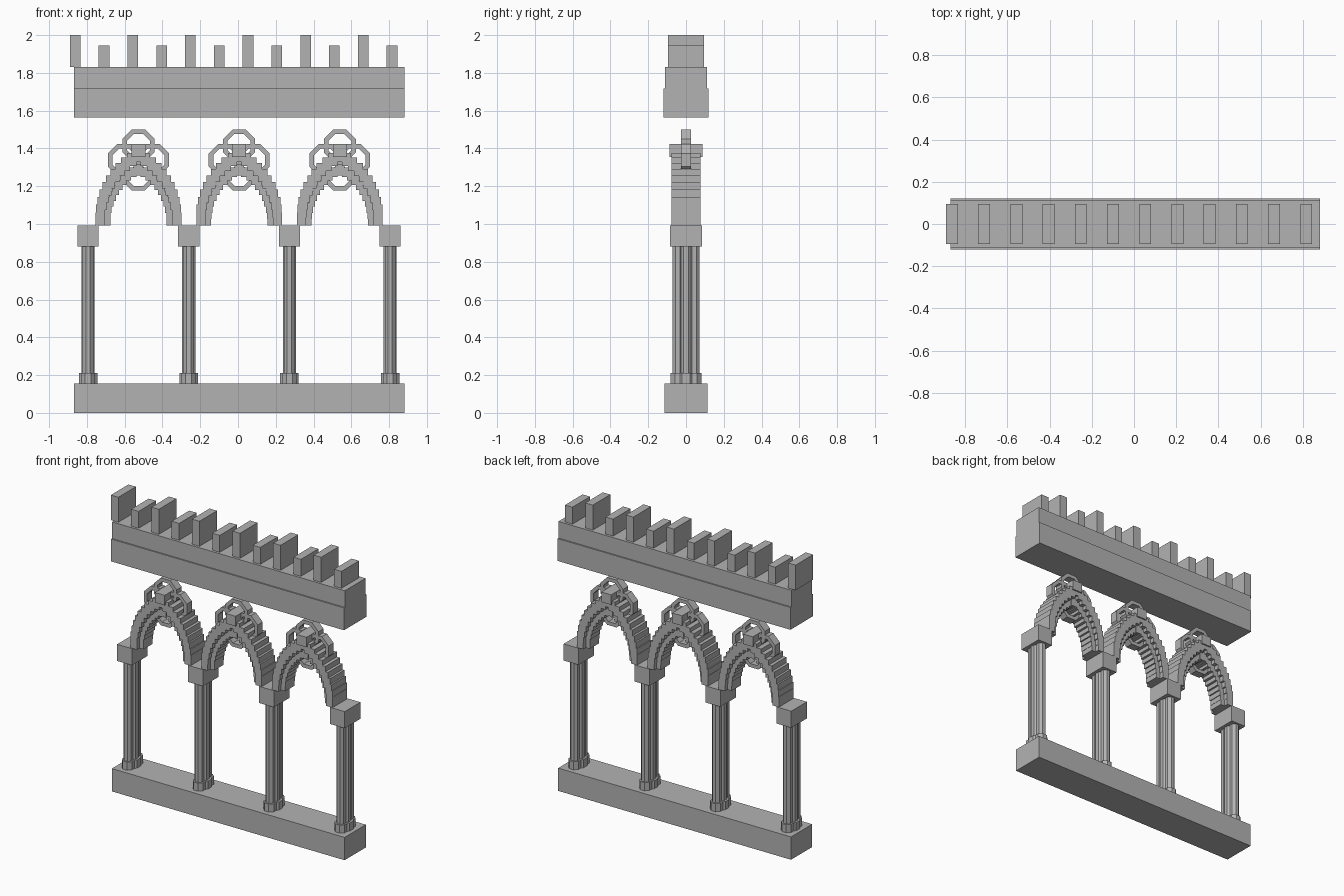
import bpy, bmesh, math
from mathutils import Matrix, Vector

cube = bpy.data.objects.get("Cube")
if cube:
    bpy.data.objects.remove(cube)

stone = bpy.data.materials.new("grey stone")
stone.use_nodes = True
GREY = (0.45, 0.45, 0.45, 1)
stone.diffuse_color = GREY
stone.node_tree.nodes["Principled BSDF"].inputs["Base Color"].default_value = GREY


def finish(name, bm):
    bmesh.ops.recalc_face_normals(bm, faces=bm.faces)
    mesh = bpy.data.meshes.new(name)
    bm.to_mesh(mesh)
    bm.free()
    mesh.materials.append(stone)
    obj = bpy.data.objects.new(name, mesh)
    bpy.context.scene.collection.objects.link(obj)
    return obj


def add_box(bm, x, z, width, height, depth, y=0):
    """Box centred on x and y, standing on z."""
    m = Matrix.Translation((x, y, z + height / 2)) @ Matrix.Diagonal((width, depth, height, 1))
    bmesh.ops.create_cube(bm, size=1, matrix=m)


def add_prism(bm, x, y, z, apothem, height):
    """Upright octagonal shaft with flats facing the axes."""
    m = Matrix.Translation((x, y, z + height / 2)) @ Matrix.Rotation(math.pi / 8, 4, "Z")
    r = apothem / math.cos(math.pi / 8)
    bmesh.ops.create_cone(bm, cap_ends=True, segments=8, radius1=r, radius2=r,
                          depth=height, matrix=m)


def add_ring(bm, x, z, apothem, thick, depth):
    """Octagonal ring of square section, facing the front."""
    rows = []
    for i in range(8):
        a = (i + 0.5) * math.pi / 4
        row = []
        for inset, side in ((0, -1), (0, 1), (thick, 1), (thick, -1)):
            r = (apothem - inset) / math.cos(math.pi / 8)
            row.append(bm.verts.new((x + r * math.cos(a), side * depth / 2, z + r * math.sin(a))))
        rows.append(row)
    for i in range(8):
        p, q = rows[i], rows[(i + 1) % 8]
        for k in range(4):
            bm.faces.new((p[k], p[(k + 1) % 4], q[(k + 1) % 4], q[k]))


def add_pointed_arch(bm, x, z, half, rise, count, width, height, depth):
    """Level blocks stepped along both sides of a pointed arch."""
    offset = (rise ** 2 - half ** 2) / (2 * half)
    radius = half + offset
    end = math.asin(rise / radius)
    for i in range(count):
        a = end * i / (count - 1)
        dx = radius * math.cos(a) - offset
        for side in (-1, 1):
            add_box(bm, x + side * dx, z + radius * math.sin(a), width, height, depth)


# Base and two-step parapet
for name, z, width, height, depth in (
        ("base_slab", 0, 1.75, 0.155, 0.227),
        ("parapet_lower", 1.565, 1.75, 0.152, 0.24),
        ("parapet_upper", 1.717, 1.75, 0.113, 0.222)):
    bm = bmesh.new()
    add_box(bm, 0.006, z, width, height, depth)
    finish(name, bm)

# Alternating tall and short merlons
bm = bmesh.new()
for i in range(12):
    add_box(bm, -0.862 + 0.1525 * i, 1.83, 0.056, 0.115 if i % 2 else 0.17, 0.188)
finish("merlons", bm)

# Clustered columns with plinths and capitals
BAY = 0.533
for i in range(4):
    x = -0.794 + BAY * i
    bm = bmesh.new()
    for y, shaft, foot in ((-0.043, 0.028, 0.038), (0, 0.035, 0.049), (0.043, 0.028, 0.038)):
        add_prism(bm, x, y, 0.15, foot, 0.06)
        add_prism(bm, x, y, 0.2, shaft, 0.69)
    finish(f"column_{i + 1}", bm)
    bm = bmesh.new()
    add_box(bm, x, 0.88, 0.112, 0.113, 0.168)
    finish(f"capital_{i + 1}", bm)

# Arches with two orders, keystones and four-ring tracery
for i in range(3):
    x = -0.527 + BAY * i
    bm = bmesh.new()
    add_pointed_arch(bm, x, 0.992, 0.203, 0.335, 11, 0.048, 0.07, 0.156)
    finish(f"outer_arch_{i + 1}", bm)
    bm = bmesh.new()
    add_pointed_arch(bm, x, 0.992, 0.167, 0.275, 11, 0.036, 0.05, 0.1)
    finish(f"inner_arch_{i + 1}", bm)
    bm = bmesh.new()
    add_box(bm, x, 1.355, 0.074, 0.068, 0.174)
    add_box(bm, x, 1.257, 0.05, 0.06, 0.11)
    finish(f"keystones_{i + 1}", bm)
    bm = bmesh.new()
    for dx, dz in ((0, 1), (0, -1), (1, 0), (-1, 0)):
        add_ring(bm, x + 0.076 * dx, 1.339 + 0.076 * dz, 0.085, 0.024, 0.054)
    finish(f"tracery_{i + 1}", bm)
